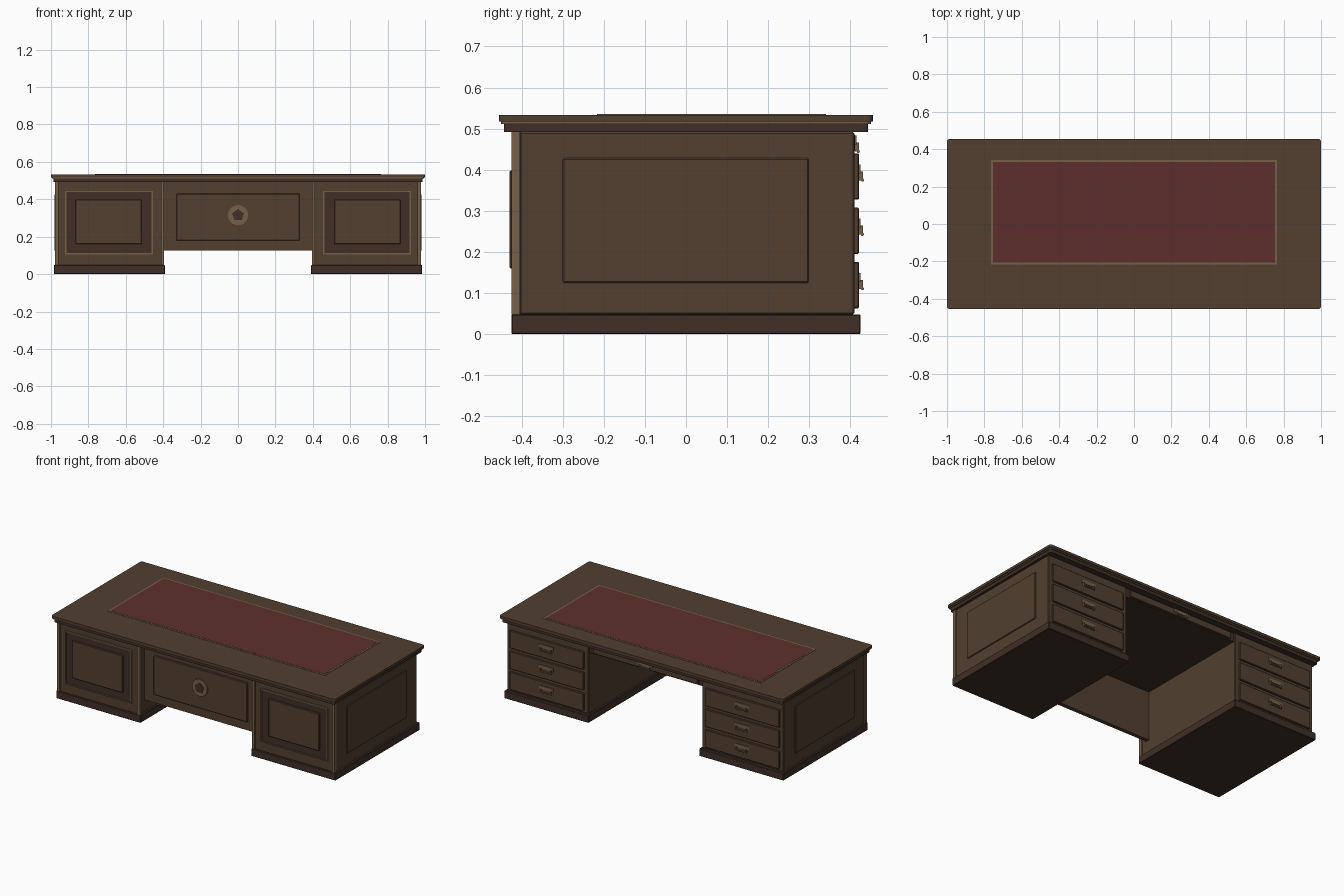
import bpy, math
from mathutils import Vector

if "Cube" in bpy.data.objects:
    bpy.data.objects.remove(bpy.data.objects["Cube"])


def material(name, rgb):
    m = bpy.data.materials.new(name)
    m.diffuse_color = (*rgb, 1)
    m.use_nodes = True
    m.node_tree.nodes["Principled BSDF"].inputs["Base Color"].default_value = m.diffuse_color
    return m


WOOD = material("walnut", (0.085, 0.050, 0.030))
DARK = material("dark_walnut", (0.052, 0.029, 0.020))
TRIM = material("light_trim", (0.17, 0.12, 0.065))
LEATHER = material("red_leather", (0.11, 0.028, 0.026))


def finish(ob, name, mat, bevel=0, segments=1):
    ob.name = name
    ob.data.materials.append(mat)
    if bevel:
        b = ob.modifiers.new("bevel", 'BEVEL')
        b.width, b.segments = bevel, segments
    return ob


def box(name, x, y, z, mat, bevel=0):
    """Box from (min, max) ranges on each axis."""
    bpy.ops.mesh.primitive_cube_add(size=1)
    ob = bpy.context.object
    lo, hi = Vector((x[0], y[0], z[0])), Vector((x[1], y[1], z[1]))
    size, mid = hi - lo, (hi + lo) / 2
    for v in ob.data.vertices:
        v.co = Vector([v.co[i] * size[i] + mid[i] for i in range(3)])
    return finish(ob, name, mat, bevel)


def disc(name, loc, radius, depth, sides, mat, axis='Y', spin=0):
    rot = (math.pi / 2, spin, 0) if axis == 'Y' else (0, math.pi / 2, 0)
    bpy.ops.mesh.primitive_cylinder_add(vertices=sides, radius=radius, depth=depth,
                                        location=loc, rotation=rot)
    return finish(bpy.context.object, name, mat)


def slab(name, hx, hy, z, mat, radius):
    """Flat slab with rounded plan corners."""
    import bmesh
    bm = bmesh.new()
    pts = []
    for k, (sx, sy) in enumerate([(1, 1), (-1, 1), (-1, -1), (1, -1)]):
        for i in range(5):
            a = math.pi / 2 * (k + i / 4)
            pts.append(bm.verts.new((sx * (hx - radius) + radius * math.cos(a),
                                     sy * (hy - radius) + radius * math.sin(a), z[0])))
    f = bm.faces.new(pts)
    top = bmesh.ops.extrude_face_region(bm, geom=[f])["geom"]
    bmesh.ops.translate(bm, vec=(0, 0, z[1] - z[0]),
                        verts=[g for g in top if isinstance(g, bmesh.types.BMVert)])
    bmesh.ops.recalc_face_normals(bm, faces=bm.faces)
    me = bpy.data.meshes.new(name)
    bm.to_mesh(me)
    bm.free()
    ob = bpy.data.objects.new(name, me)
    bpy.context.collection.objects.link(ob)
    return finish(ob, name, mat)


def frame(name, x, z, y, w, mat):
    """Rectangular moulding on a face looking along y."""
    box(name + "_left", (x[0], x[0] + w), y, z, mat)
    box(name + "_right", (x[1] - w, x[1]), y, z, mat)
    box(name + "_bottom", (x[0] + w, x[1] - w), y, (z[0], z[0] + w), mat)
    box(name + "_top", (x[0] + w, x[1] - w), y, (z[1] - w, z[1]), mat)


def handle(name, x, y, z):
    """Backplate, two posts and a hanging bar."""
    box(name + "_plate", (x - .05, x + .05), (y - .002, y + .004), (z - .011, z + .011), TRIM)
    for s in (-1, 1):
        box(name + "_arm", (x + s * .036 - .003, x + s * .036 + .003), (y, y + .010),
            (z - .028, z - .006), TRIM)
    disc(name + "_bar", (x, y + .008, z - .027), .004, .08, 10, TRIM, 'X')


# Top, edge moulding and leather writing surface
slab("desk_top", 1.0, .455, (.517, .533), WOOD, .015)
slab("top_edge_step", .994, .45, (.511, .517), TRIM, .012)
slab("top_moulding", .987, .443, (.492, .511), DARK, .01)
box("leather_border", (-.765, .765), (-.217, .341), (.53, .535), TRIM)
box("leather_inset", (-.755, .755), (-.207, .331), (.53, .536), LEATHER)

# Pedestals
for s, side in ((-1, "left"), (1, "right")):
    def rx(a, b):
        return tuple(sorted((s * a, s * b)))
    n = side + "_pedestal_"
    box(n + "base", rx(.39, .985), (-.425, .425), (0, .048), DARK, .003)
    box(n + "body", rx(.40, .975), (-.405, .41), (.048, .492), WOOD, .004)
    for a, b in ((.395, .413), (.96, .979)):
        box(n + "corner_post", rx(a, b), (-.425, -.404), (.048, .492), TRIM)
    # Front framed panel
    box(n + "front_face", rx(.413, .96), (-.415, -.40), (.048, .492), WOOD)
    box(n + "front_field", rx(.46, .92), (-.418, -.41), (.11, .44), DARK)
    frame(n + "front_moulding", rx(.455, .925), (.105, .445), (-.422, -.41), .007, TRIM)
    box(n + "front_raised_panel", rx(.515, .87), (-.429, -.41), (.16, .398), WOOD, .003)
    # Outer side panel
    box(n + "side_panel", rx(.97, .981), (-.30, .298), (.125, .428), WOOD, .003)
    # Back drawers
    for i in range(3):
        z0 = .063 + .132 * i
        d = f"{side}_drawer_{i + 1}"
        box(d, rx(.43, .95), (.40, .421), (z0, z0 + .113), WOOD, .003)
        handle(d + "_handle", s * .69, .421, z0 + .075)

# Modesty panel with medallion
box("modesty_panel", (-.405, .405), (-.37, -.345), (.125, .495), WOOD)
box("modesty_raised_panel", (-.33, .33), (-.38, -.365), (.18, .43), WOOD, .003)
disc("medallion", (0, -.383, .315), .054, .01, 32, TRIM)
disc("medallion_centre", (0, -.386, .315), .033, .012, 5, DARK)

# Kneehole drawer
box("kneehole_drawer_box", (-.405, .405), (-.35, .40), (.437, .495), DARK)
box("kneehole_drawer_front", (-.37, .37), (.39, .411), (.443, .487), WOOD, .003)
handle("kneehole_drawer_handle", 0, .411, .472)
